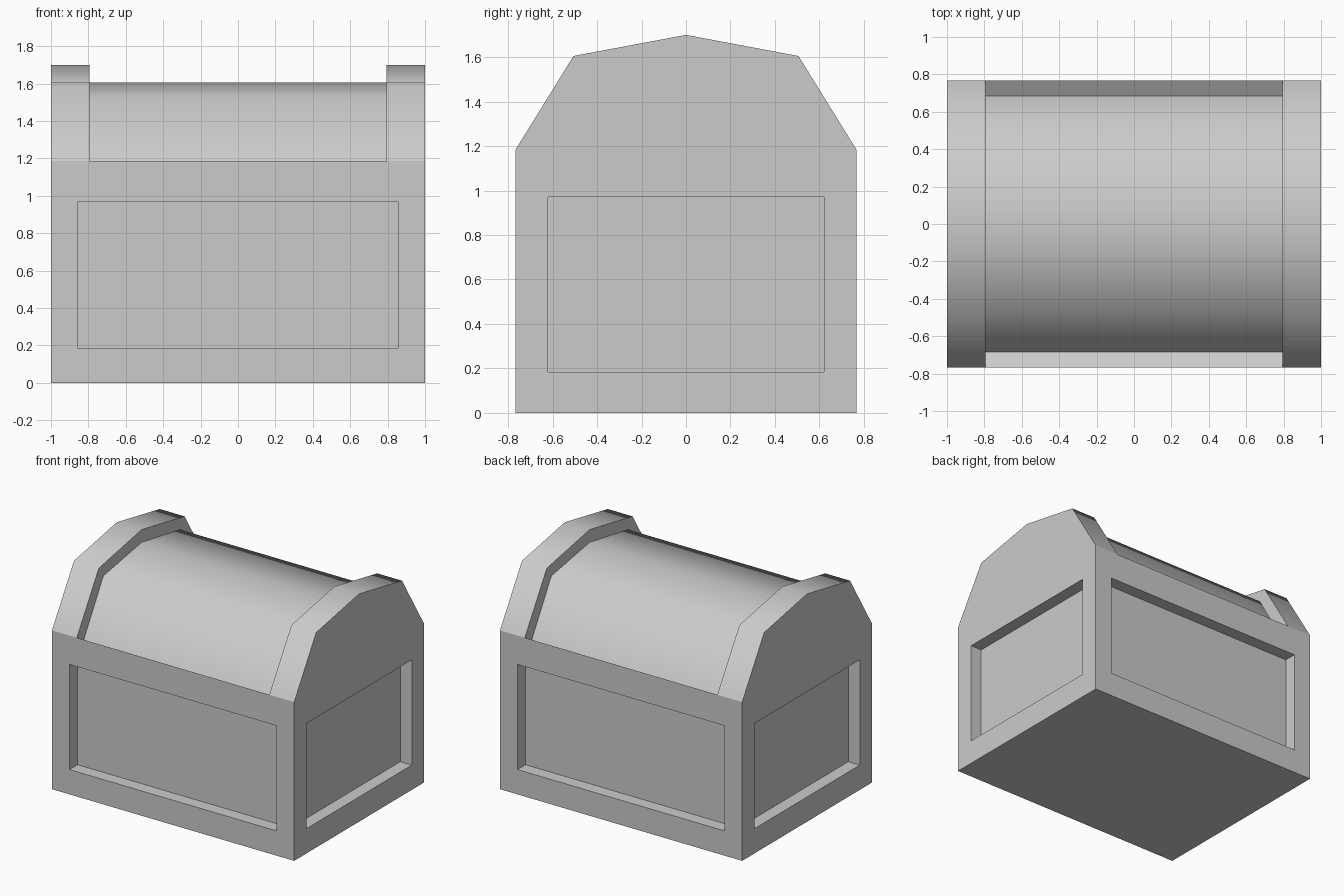
import bpy, bmesh, math
from mathutils import Vector

if "Cube" in bpy.data.objects:
    bpy.data.objects.remove(bpy.data.objects["Cube"])

HX, HY, RIM = 1.0, 0.766, 1.185      # half length, half depth, rim height
BAND, DEPTH = 0.795, 0.095           # inner edge of lid bands, recess depth


def finish(bm, name):
    bmesh.ops.recalc_face_normals(bm, faces=bm.faces[:])
    mesh = bpy.data.meshes.new(name)
    bm.to_mesh(mesh)
    bm.free()
    obj = bpy.data.objects.new(name, mesh)
    bpy.context.collection.objects.link(obj)
    return obj


# Box body, open under the lid, with a recessed panel on each side
bm = bmesh.new()
bmesh.ops.create_cube(bm, size=1)
for v in bm.verts:
    v.co = (v.co.x * 2 * HX, v.co.y * 2 * HY, (v.co.z + 0.5) * RIM)
bm.normal_update()
top = [f for f in bm.faces if f.normal.z > 0.9]
sides = [f for f in bm.faces if abs(f.normal.z) < 0.1]
bmesh.ops.delete(bm, geom=top, context='FACES_ONLY')
for face in sides:
    normal = face.normal.copy()
    bmesh.ops.inset_individual(bm, faces=[face], thickness=0.205)
    for v in face.verts:
        v.co.z = 0.185 if v.co.z < RIM / 2 else 0.97
    panel = bmesh.ops.extrude_discrete_faces(bm, faces=[face])['faces'][0]
    bmesh.ops.translate(bm, verts=panel.verts[:], vec=-normal * DEPTH)
finish(bm, "chest_body")

# Lid: faceted arch swept along x, sunk between two raised end bands
outer = [Vector(p) for p in ((-HY, RIM), (-0.506, 1.605), (0, 1.70),
                             (0.506, 1.605), (HY, RIM))]
normals = []
for a, b in zip(outer, outer[1:]):
    d = (b - a).normalized()
    normals.append(Vector((-d.y, d.x)))
inner = []
for i, p in enumerate(outer):
    n = normals[max(i - 1, 0)] + normals[min(i, 3)]
    inner.append(p - n.normalized() * DEPTH)

bm = bmesh.new()
stations = ((-HX, outer), (-BAND, outer), (-BAND, inner),
            (BAND, inner), (BAND, outer), (HX, outer))
rings = [[bm.verts.new((x, p.x, p.y)) for p in prof] for x, prof in stations]
for r, s in zip(rings, rings[1:]):
    for i in range(4):
        bm.faces.new((r[i], r[i + 1], s[i + 1], s[i]))
for i in (0, 4):                     # sloping ledges at the foot of the lid
    bm.faces.new((rings[1][i], rings[2][i], rings[3][i], rings[4][i]))
for ring in (rings[0], rings[-1]):   # end caps
    bm.faces.new(ring)
lid = finish(bm, "chest_lid")
lid.data.shade_smooth()
lid.data.set_sharp_from_angle(angle=math.radians(60))
